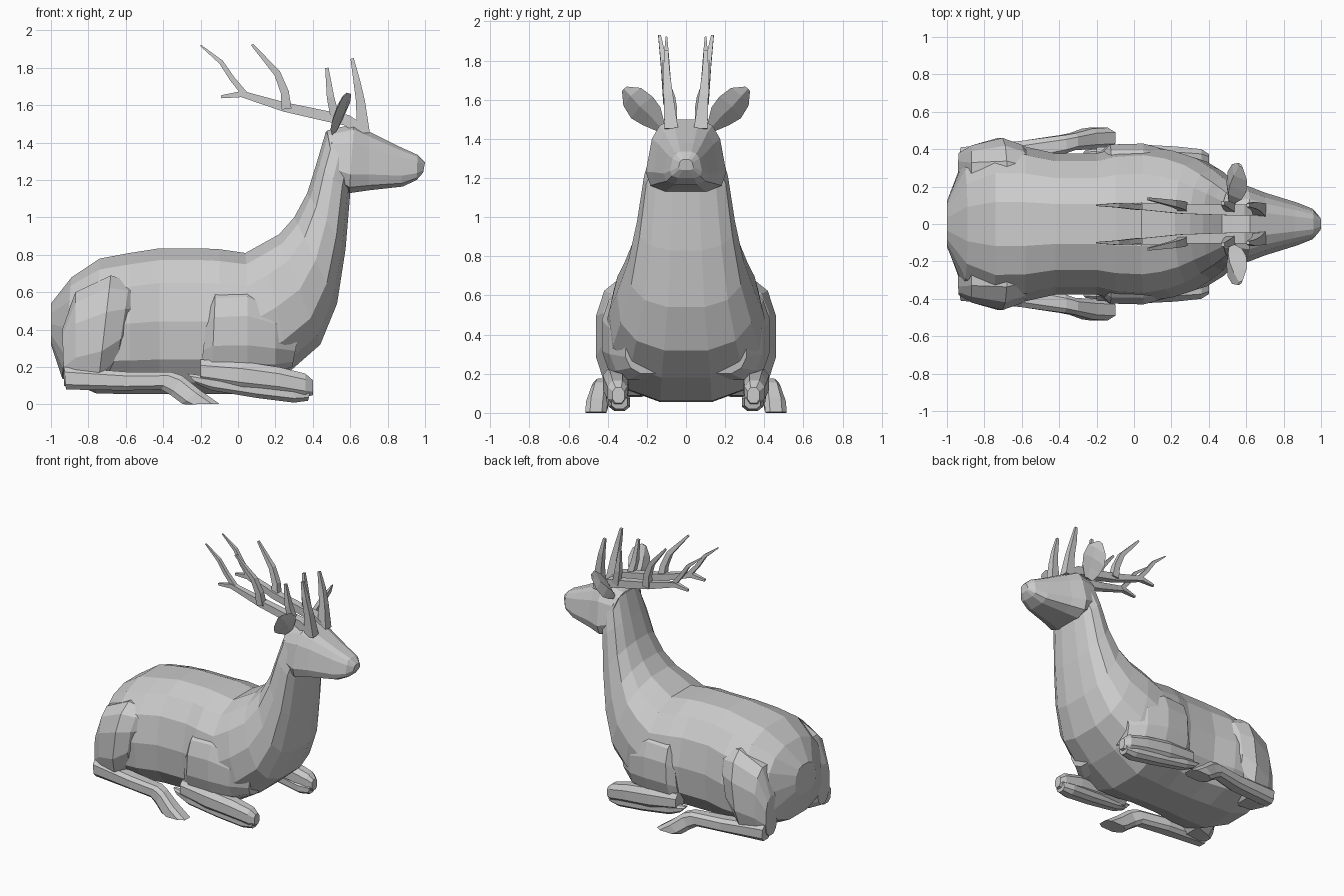
import bpy, bmesh, math
from mathutils import Vector


def skin(name, loops, mirror):
    """Bridge a list of point loops, cap both ends, optionally mirror across y."""
    bm = bmesh.new()
    rows = [[bm.verts.new(p) for p in loop] for loop in loops]
    for a, b in zip(rows, rows[1:]):
        for i in range(len(a)):
            j = (i + 1) % len(a)
            bm.faces.new((a[i], a[j], b[j], b[i]))
    bm.faces.new(rows[0])
    bm.faces.new(rows[-1])
    bmesh.ops.recalc_face_normals(bm, faces=bm.faces)
    me = bpy.data.meshes.new(name)
    bm.to_mesh(me)
    bm.free()
    ob = bpy.data.objects.new(name, me)
    bpy.context.collection.objects.link(ob)
    if mirror:
        mod = ob.modifiers.new("Mirror", 'MIRROR')
        mod.use_axis = (False, True, False)
        mod.use_mirror_merge = False
    return ob


def loft(name, rings, n=12, power=2.5, mirror=False, taper=0.0):
    """Rings: top x, top z, bottom x, bottom z, centre y, half width."""
    def bulge(v):
        return math.copysign(abs(v) ** (2 / power), v)
    peak = bulge(math.cos(math.pi / n))
    loops = []
    for tx, tz, bx, bz, y, w in rings:
        loop = []
        for i in range(n):
            a = 2 * math.pi * (i + 0.5) / n
            c = bulge(math.cos(a)) / peak
            t = 0.5 + 0.5 * c
            side = w * (1 - taper * c) * bulge(math.sin(a)) / peak
            loop.append((bx + (tx - bx) * t, y + side, bz + (tz - bz) * t))
        loops.append(loop)
    return skin(name, loops, mirror)


def tine(name, path):
    """Mirrored four-sided antler branch: x, y, z, half thickness."""
    pts = [Vector(p[:3]) for p in path]
    loops = []
    for i, p in enumerate(pts):
        d = pts[min(i + 1, len(pts) - 1)] - pts[max(i - 1, 0)]
        side = Vector((0, 1, 0))
        up = d.cross(side).normalized()
        r = path[i][3]
        loops.append([p + side * r * s + up * r * u for s, u in ((1, 1), (-1, 1), (-1, -1), (1, -1))])
    return skin(name, loops, True)


# Torso running up into the neck
loft("torso_and_neck", [
    (-1.0, .54, -1.0, .32, 0, .12), (-.89, .68, -.94, .14, 0, .32), (-.74, .78, -.76, .06, 0, .41),
    (-.58, .81, -.58, .055, 0, .405), (-.42, .835, -.42, .055, 0, .37), (-.20, .835, -.20, .055, 0, .37),
    (-.10, .83, -.10, .055, 0, .395), (.04, .81, .08, .06, 0, .405),
    (.13, .86, .28, .18, 0, .385), (.22, .91, .44, .32, 0, .345), (.30, 1.0, .53, .54, 0, .29),
    (.37, 1.13, .575, .83, 0, .245), (.42, 1.29, .60, 1.13, 0, .21), (.47, 1.46, .61, 1.2, 0, .175),
    (.52, 1.48, .64, 1.25, 0, .15)], 14, taper=.06)

# Head with tapered muzzle, broader at the jaw
loft("head", [
    (.475, 1.465, .53, 1.18, 0, .175), (.62, 1.5, .595, 1.13, 0, .19), (.70, 1.46, .70, 1.145, 0, .155),
    (.86, 1.38, .88, 1.165, 0, .105), (.96, 1.335, .955, 1.2, 0, .075), (1.0, 1.295, .99, 1.24, 0, .035)],
    12, 3.4, taper=.18)

# Haunches and folded hind legs
loft("haunch", [
    (-.94, .40, -.93, .10, .31, .07), (-.87, .60, -.87, .08, .28, .14), (-.68, .69, -.75, .09, .27, .19),
    (-.58, .66, -.65, .20, .25, .175), (-.47, .60, -.60, .34, .20, .13)], 12, 2.5, True)
loft("hind_leg", [
    (-.93, .20, -.92, .08, .36, .05), (-.60, .175, -.60, .075, .385, .06), (-.36, .175, -.41, .08, .425, .05),
    (-.30, .155, -.36, .05, .44, .045), (-.20, .075, -.30, .005, .455, .055), (-.10, .004, -.28, 0, .46, .055)],
    8, 3, True)

# Shoulders and folded front legs
loft("shoulder", [
    (-.16, .53, -.20, .17, .29, .09), (-.12, .62, -.14, .16, .28, .145), (.05, .63, .05, .16, .275, .155),
    (.20, .56, .20, .17, .25, .14), (.34, .46, .29, .20, .19, .12)], 12, 2.4, True)
loft("forearm", [
    (-.20, .24, -.20, .12, .36, .05), (.02, .23, .02, .08, .365, .06), (.22, .20, .22, .06, .355, .06),
    (.36, .165, .36, .04, .35, .05), (.40, .13, .40, .05, .345, .03)], 8, 2.5, True)
loft("folded_shin", [
    (-.27, .165, -.22, .11, .375, .02), (-.14, .15, -.14, .075, .37, .04), (.10, .12, .10, .035, .355, .05),
    (.30, .10, .30, .01, .34, .055), (.39, .09, .375, .02, .34, .04)], 8, 2.5, True)

# Leaf-shaped ears: a thin twisted blade sweeping up and out
ear = []
for x, y, z, d in ((.52, .13, 1.46, .02), (.535, .175, 1.515, .045), (.55, .225, 1.56, .055),
                   (.565, .275, 1.615, .045), (.57, .315, 1.655, .012)):
    ear.append([(x + d * .9, y - d, z + d), (x + d * .4, y + d * .2, z + d * .1), (x - d * .9, y + d, z - d),
                (x - d * .7, y - d * .35, z - d * .25)])
skin("ear", ear, True)

# Antlers: main beam and its branches
tine("antler_beam", [(.67, .075, 1.46, .03), (.58, .075, 1.52, .03), (.48, .075, 1.54, .028),
                     (.25, .08, 1.59, .025), (.02, .095, 1.66, .017), (-.09, .10, 1.645, .008)])
tine("antler_rear_tine", [(.04, .09, 1.655, .016), (-.03, .095, 1.74, .014), (-.09, .10, 1.83, .012),
                          (-.20, .10, 1.92, .004)])
tine("antler_middle_tine", [(.26, .09, 1.58, .026), (.25, .10, 1.67, .022), (.21, .11, 1.77, .018),
                            (.075, .135, 1.925, .007)])
tine("antler_short_tine", [(.52, .085, 1.53, .024), (.495, .10, 1.64, .02), (.475, .11, 1.80, .009)])
tine("antler_brow_tine", [(.67, .075, 1.45, .035), (.655, .09, 1.62, .024), (.635, .10, 1.73, .018),
                          (.61, .10, 1.85, .009)])
